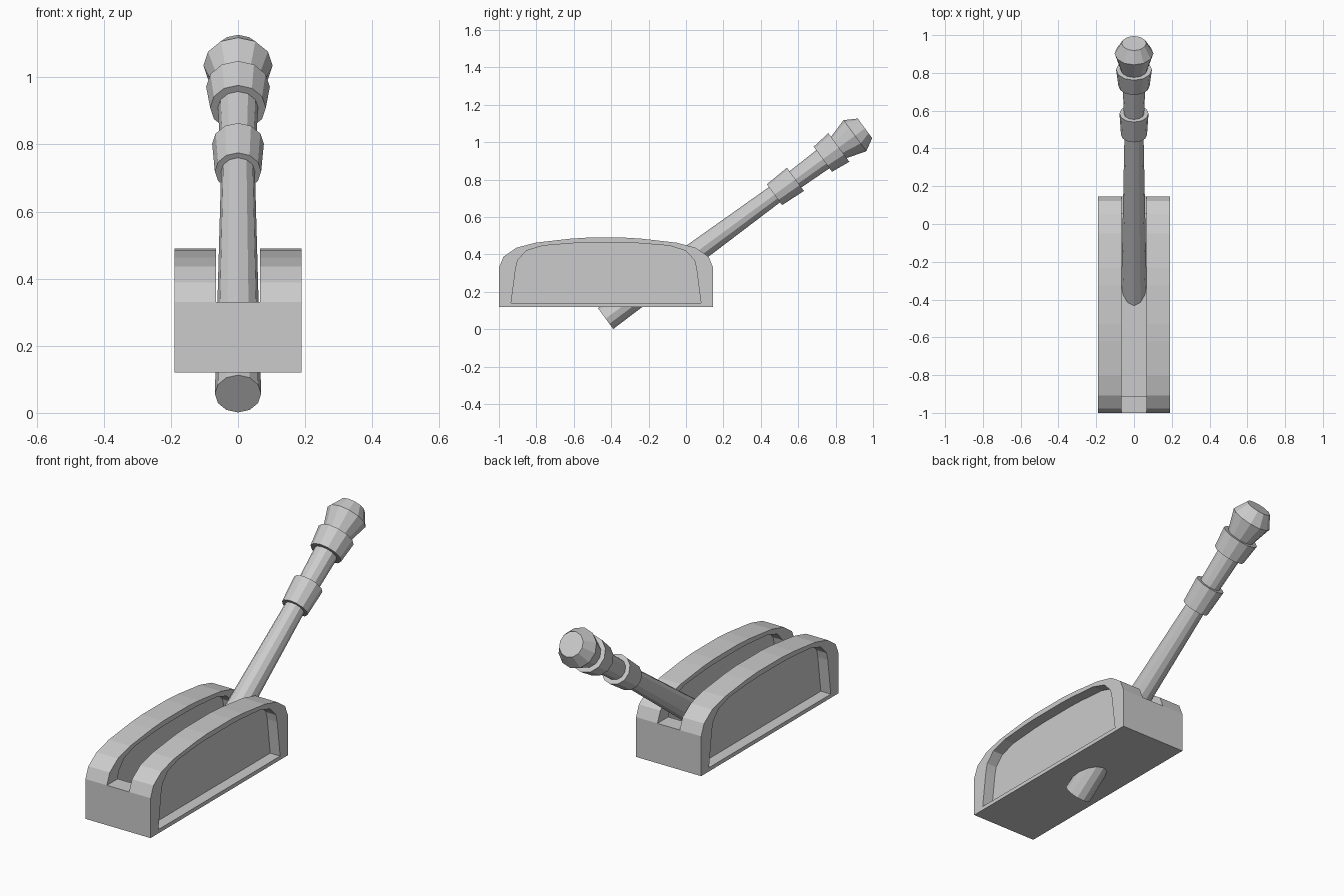
import bpy, bmesh, math
from mathutils import Vector

if "Cube" in bpy.data.objects:
    bpy.data.objects.remove(bpy.data.objects["Cube"])

MID_Y = -0.4275          # housing is symmetric about this y
RAIL_IN, RAIL_OUT = 0.065, 0.19


def finish(bm, name):
    bmesh.ops.remove_doubles(bm, verts=bm.verts, dist=1e-5)
    bmesh.ops.recalc_face_normals(bm, faces=bm.faces)
    mesh = bpy.data.meshes.new(name)
    bm.to_mesh(mesh)
    bm.free()
    obj = bpy.data.objects.new(name, mesh)
    bpy.context.collection.objects.link(obj)
    return obj


def face(bm, pts):
    bm.faces.new([bm.verts.new(p) for p in pts])


def mirrored(half):
    return half + [(2 * MID_Y - y, z) for y, z in reversed(half)]


# Side profiles: outer edge of the housing and its opening (y, z)
outer = mirrored([(-1, 0.12), (-1, 0.33), (-0.976, 0.388), (-0.907, 0.436),
                  (-0.805, 0.463), (-0.623, 0.484), (-0.53, 0.49)])
inner = mirrored([(-0.935, 0.14), (-0.91, 0.33), (-0.9, 0.37), (-0.853, 0.42),
                  (-0.767, 0.447), (-0.607, 0.46), (-0.53, 0.463)])
n = len(outer)

# Housing frame: full-width tray below, two arched rails above
bm = bmesh.new()
stations = [-RAIL_OUT, -RAIL_IN, RAIL_IN, RAIL_OUT]
for i in range(n):
    j = (i + 1) % n
    tray = i in (0, n - 2, n - 1)
    for s in range(3):
        if s == 1 and not tray:
            continue
        a, b = stations[s], stations[s + 1]
        for prof in (outer, inner):
            face(bm, [(a, *prof[i]), (a, *prof[j]), (b, *prof[j]), (b, *prof[i])])
        for k, x in ((s, a), (s + 1, b)):
            if tray and k in (1, 2):
                continue
            face(bm, [(x, *outer[i]), (x, *outer[j]), (x, *inner[j]), (x, *inner[i])])
for i in (1, n - 2):     # ledges closing the tray ends inside the slot
    face(bm, [(-RAIL_IN, *outer[i]), (RAIL_IN, *outer[i]),
              (RAIL_IN, *inner[i]), (-RAIL_IN, *inner[i])])
finish(bm, "housing_frame")

# Thin recessed panels filling each rail
for side, label in ((1, "right"), (-1, "left")):
    bm = bmesh.new()
    xa, xb = side * 0.122, side * 0.132
    for x in (xa, xb):
        face(bm, [(x, *p) for p in inner])
    for i in range(n):
        p, q = inner[i], inner[(i + 1) % n]
        face(bm, [(xa, *p), (xa, *q), (xb, *q), (xb, *p)])
    finish(bm, "side_panel_" + label)

# Lever parts: rings of (distance along axis, radius)
foot = Vector((0, -0.43, 0.057))
axis = (Vector((0, 0.9575, 1.075)) - foot).normalized()
across = Vector((1, 0, 0))
up = axis.cross(across)


def turned(name, rings, sides=12):
    bm = bmesh.new()
    loops = []
    for t, r in rings:
        loops.append([bm.verts.new(foot + axis * t + r * (
            math.cos(2 * math.pi * k / sides) * across
            + math.sin(2 * math.pi * k / sides) * up)) for k in range(sides)])
    bm.faces.new(loops[0])
    bm.faces.new(loops[-1])
    for lo, hi in zip(loops, loops[1:]):
        for k in range(sides):
            m = (k + 1) % sides
            bm.faces.new([lo[k], lo[m], hi[m], hi[k]])
    return finish(bm, name)


turned("lever_shaft", [(0, 0.069), (1.15, 0.05), (1.5, 0.062)])
turned("lower_collar", [(1.12, 0.069), (1.259, 0.077)])
turned("upper_collar", [(1.441, 0.083), (1.547, 0.095)])
turned("lever_knob", [(1.49, 0.062), (1.545, 0.07), (1.654, 0.103), (1.72, 0.065)])
